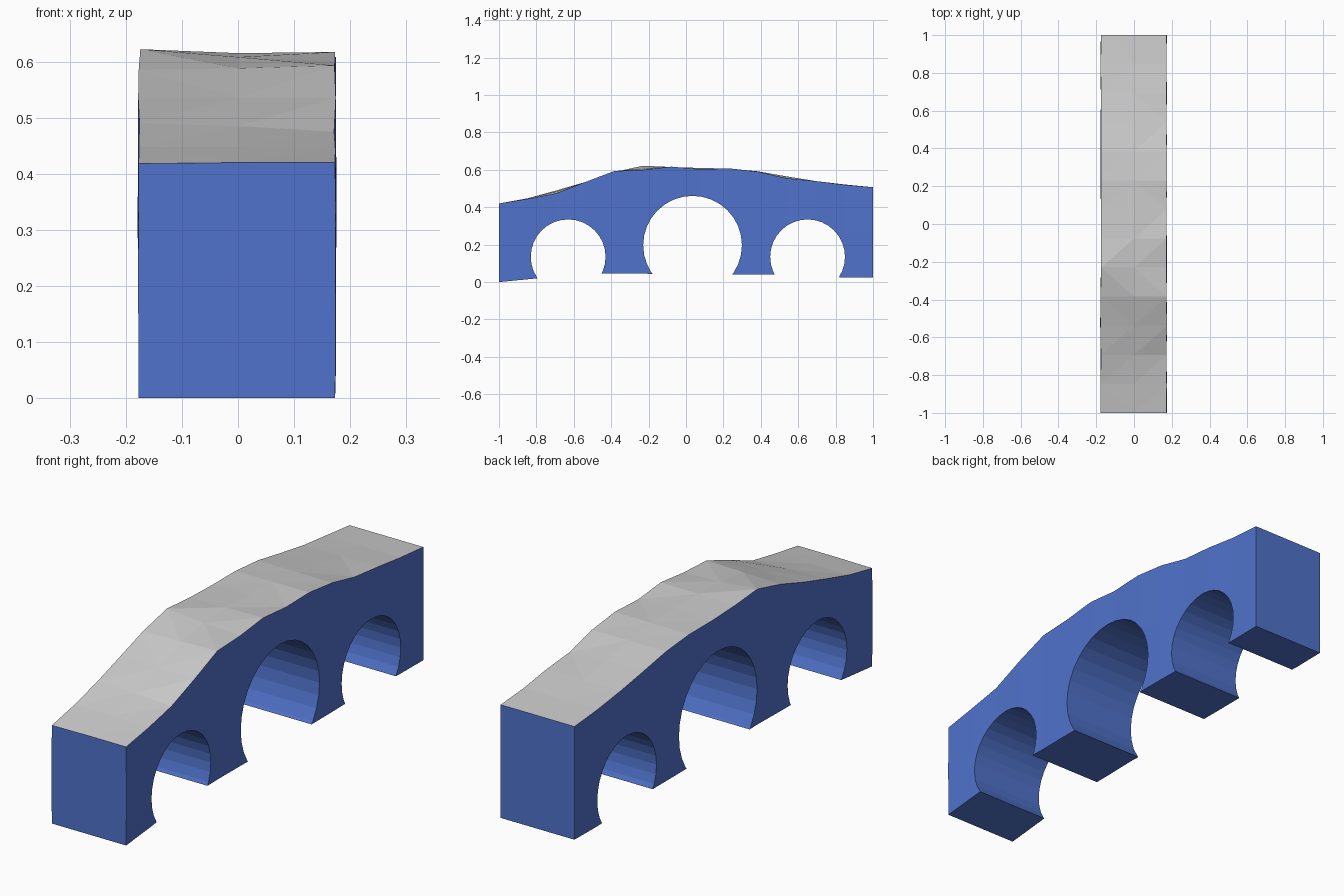
import bpy, bmesh, math, random
from mathutils import Matrix

if "Cube" in bpy.data.objects:
    bpy.data.objects.remove(bpy.data.objects["Cube"])

random.seed(3)


def material(name, rgb):
    m = bpy.data.materials.new(name)
    m.diffuse_color = (*rgb, 1)
    m.use_nodes = True
    m.node_tree.nodes["Principled BSDF"].inputs["Base Color"].default_value = m.diffuse_color
    return m


blue = material("blue_wall", (0.08, 0.17, 0.6))
grey = material("grey_deck", (0.8, 0.8, 0.8))


def add_object(name, bm, mats):
    bmesh.ops.recalc_face_normals(bm, faces=bm.faces)
    me = bpy.data.meshes.new(name)
    bm.to_mesh(me)
    bm.free()
    for m in mats:
        me.materials.append(m)
    ob = bpy.data.objects.new(name, me)
    bpy.context.collection.objects.link(ob)
    return ob


# Heights of the deck (left edge, middle, right edge) and of the footing, front to back
left = [.418, .448, .49, .535, .585, .622, .61, .605, .605, .592, .565, .54, .522, .507]
mid = [.42, .448, .485, .535, .588, .608, .615, .61, .607, .592, .565, .54, .52, .507]
right = [.42, .445, .475, .535, .593, .60, .617, .603, .608, .59, .555, .54, .52, .507]
foot = [0, .015, .03, .045, .045, .045, .042, .042, .04, .04, .04, .03, .025, .025]

# Bridge body: lofted cross-sections with slightly uneven walls
bm = bmesh.new()
rings = []
for i, (l, m, r, f) in enumerate(zip(left, mid, right, foot)):
    y = -1 + 2 * i / (len(foot) - 1)
    xl = -0.176 + random.uniform(-.002, .002)
    xr = 0.173 + random.uniform(-.002, .002)
    section = [(xl, l), (0, m), (xr, r), (xr + .001, (r + f) / 2),
               (xr, f), (0, f), (xl, f), (xl - .001, (l + f) / 2)]
    rings.append([bm.verts.new((x, y, z)) for x, z in section])
for a, b in zip(rings, rings[1:]):
    for j in range(8):
        k = (j + 1) % 8
        face = bm.faces.new((a[j], a[k], b[k], b[j]))
        face.material_index = 1 if j < 2 else 0
bm.faces.new(rings[0])
bm.faces.new(rings[-1])
bmesh.ops.triangulate(bm, faces=bm.faces)
bridge = add_object("bridge", bm, [blue, grey])

# Three arch openings
for name, y, z, r in [("front_arch_cutter", -.63, .135, .2),
                      ("middle_arch_cutter", .035, .197, .264),
                      ("back_arch_cutter", .65, .135, .2)]:
    bm = bmesh.new()
    bmesh.ops.create_cone(bm, cap_ends=True, segments=32, radius1=r, radius2=r, depth=1,
                          matrix=Matrix.Translation((0, y, z)) @ Matrix.Rotation(math.pi / 2, 4, 'Y'))
    cutter = add_object(name, bm, [blue])
    cutter.hide_render = True
    cutter.hide_set(True)
    mod = bridge.modifiers.new(name, 'BOOLEAN')
    mod.operation = 'DIFFERENCE'
    mod.solver = 'EXACT'
    mod.object = cutter
